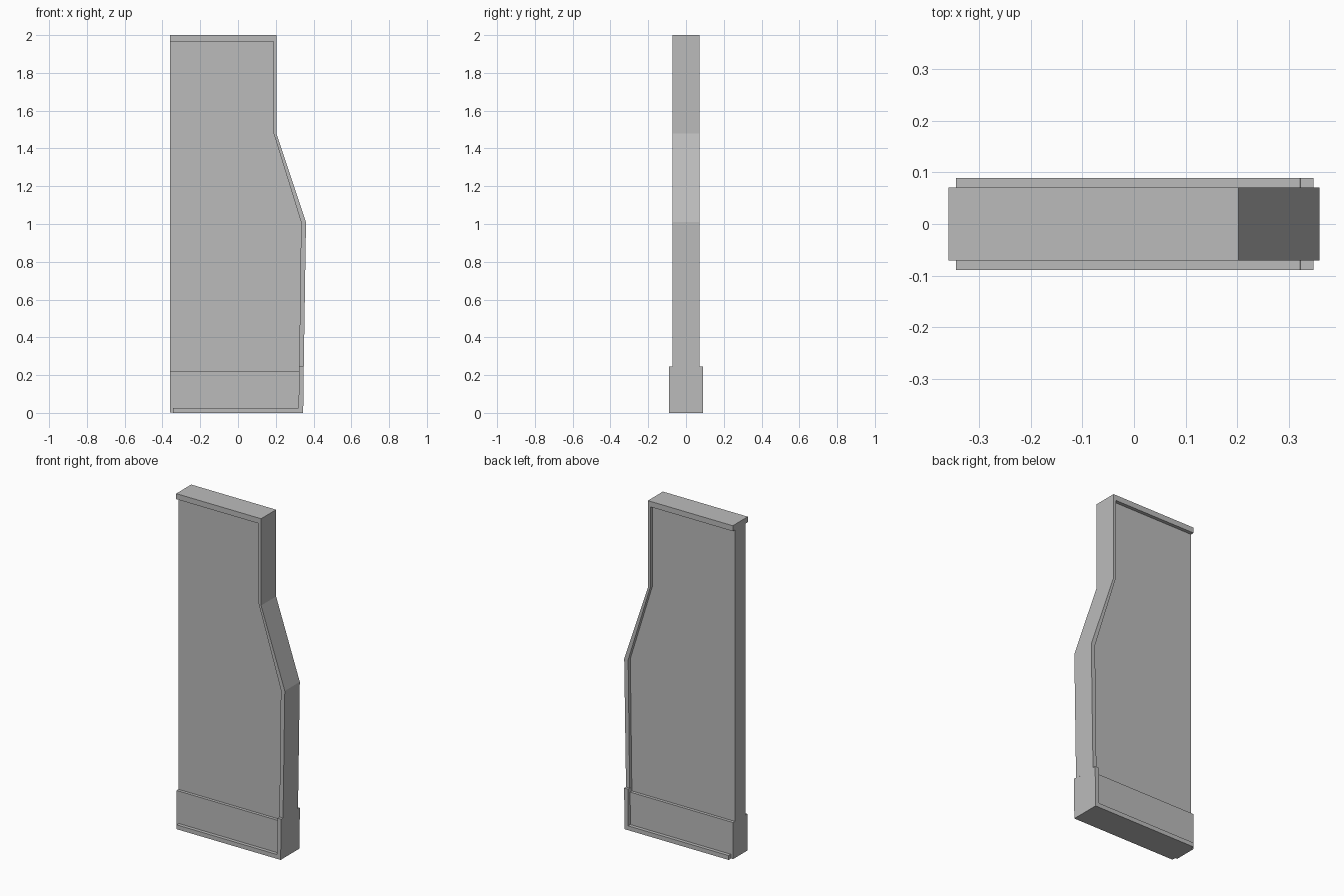
import bpy
import bmesh

cube = bpy.data.objects.get("Cube")
if cube:
    bpy.data.objects.remove(cube, do_unlink=True)

grey = bpy.data.materials.new("plain grey")
grey.use_nodes = True
colour = (0.5, 0.5, 0.5, 1)
grey.diffuse_color = colour
grey.node_tree.nodes["Principled BSDF"].inputs["Base Color"].default_value = colour


def slab(name, outline, half_depth):
    """Extrude an x-z outline evenly to the front and back."""
    bm = bmesh.new()
    face = bm.faces.new([bm.verts.new((x, -half_depth, z)) for x, z in outline])
    moved = bmesh.ops.extrude_face_region(bm, geom=[face])["geom"]
    verts = [v for v in moved if isinstance(v, bmesh.types.BMVert)]
    bmesh.ops.translate(bm, verts=verts, vec=(0, 2 * half_depth, 0))
    bmesh.ops.recalc_face_normals(bm, faces=bm.faces)
    mesh = bpy.data.meshes.new(name)
    bm.to_mesh(mesh)
    bm.free()
    mesh.materials.append(grey)
    obj = bpy.data.objects.new(name, mesh)
    bpy.context.collection.objects.link(obj)
    return obj


left = -0.36
# Outer and inner edges of the raised border, from the top down
outer = [(0.203, 2.0), (0.203, 1.48), (0.36, 1.01), (0.348, 0.24)]
inner = [(0.187, 1.967), (0.187, 1.485), (0.334, 1.01), (0.324, 0.24)]

# Recessed main panel, tucked slightly into the border
panel_edge = [(x + 0.005, z) for x, z in inner]
slab("main_panel", [(left, 1.97)] + panel_edge + [(0.329, 0.2), (left, 0.2)], 0.05)

# Border along the top and the stepped side
slab("border", [(left, 2.0)] + outer + inner[::-1] + [(left, 1.967)], 0.071)

# Thicker plinth panel at the foot
slab("plinth_panel", [(left, 0.001), (0.33, 0.001), (0.33, 0.22), (left, 0.22)], 0.068)

# Raised border around the plinth
slab("plinth_border", [(-0.345, 0), (0.345, 0), (0.348, 0.245), (0.323, 0.245),
                       (0.321, 0.026), (-0.345, 0.026)], 0.089)
